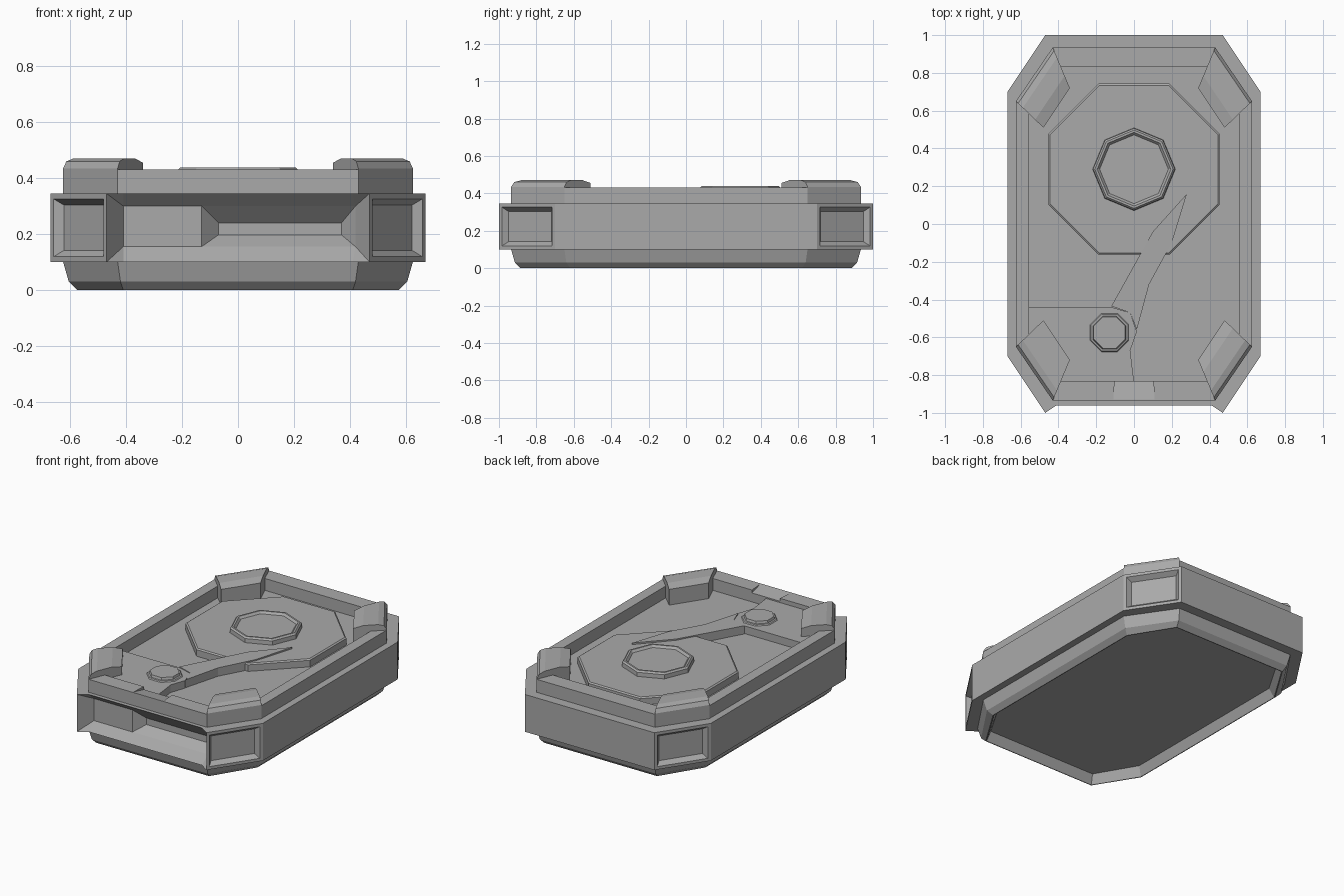
import bpy, bmesh, math

cube = bpy.data.objects.get("Cube")
if cube:
    bpy.data.objects.remove(cube, do_unlink=True)

grey = bpy.data.materials.new("metal grey")
grey.use_nodes = True
COLOUR = (0.4, 0.4, 0.4, 1)
grey.diffuse_color = COLOUR
grey.node_tree.nodes["Principled BSDF"].inputs["Base Color"].default_value = COLOUR

LOW, HIGH = 0.1, 0.345      # outer band
FLOOR = 0.352               # sunken tray floor
BURIED = 0.34               # hidden underside of the parts in the tray


def finish(name, bm):
    bmesh.ops.recalc_face_normals(bm, faces=bm.faces[:])
    mesh = bpy.data.meshes.new(name)
    bm.to_mesh(mesh)
    bm.free()
    mesh.materials.append(grey)
    obj = bpy.data.objects.new(name, mesh)
    bpy.context.collection.objects.link(obj)
    return obj


def loft(name, rings):
    """Bridge equal rings of points and cap both ends."""
    bm = bmesh.new()
    loops = [[bm.verts.new(p) for p in ring] for ring in rings]
    n = len(loops[0])
    for a, b in zip(loops, loops[1:]):
        for i in range(n):
            j = (i + 1) % n
            bm.faces.new((a[i], a[j], b[j], b[i]))
    bm.faces.new(loops[0])
    bm.faces.new(loops[-1])
    return finish(name, bm)


def outline(x, y, cx, cy, z):
    """Rectangle x by y with corners cut at cx and cy."""
    return [(-cx, -y, z), (cx, -y, z), (x, -cy, z), (x, cy, z),
            (cx, y, z), (-cx, y, z), (-x, cy, z), (-x, -cy, z)]


def octagons(name, cx, cy, turn, profile):
    angles = [math.radians(turn + 45 * i) for i in range(8)]
    return loft(name, [[(cx + r * math.cos(a), cy + r * math.sin(a), z)
                        for a in angles] for r, z in profile])


def slab(name, points, top):
    return loft(name, [[(x, y, BURIED) for x, y in points],
                       [(x, y, top(y)) for x, y in points]])


# Bottom pan, bevelled outside with a shallow sloping recess underneath
loft("bottom_pan", [outline(0.59, 0.89, 0.42, 0.63, 0.14),
                    outline(0.625, 0.935, 0.43, 0.65, LOW),
                    outline(0.605, 0.915, 0.42, 0.64, 0.03),
                    outline(0.575, 0.885, 0.41, 0.62, 0),
                    outline(0.57, 0.88, 0.407, 0.617, 0),
                    outline(0.545, 0.855, 0.395, 0.6, 0.06)])

# Upper tray with its sunken floor
tray = loft("upper_tray", [outline(0.59, 0.89, 0.42, 0.63, 0.3),
                           outline(0.625, 0.935, 0.43, 0.65, HIGH),
                           outline(0.625, 0.935, 0.43, 0.65, 0.43),
                           outline(0.555, 0.83, 0.39, 0.6, 0.43),
                           outline(0.555, 0.83, 0.39, 0.6, FLOOR)])

# Sloping notch in the front rim
cutter = loft("notch_cutter", [
    [(s * 0.11, -0.93, 0.43), (s * 0.1, -0.8, 0.405),
     (s * 0.1, -0.8, 0.5), (s * 0.11, -0.93, 0.5)] for s in (-1, 1)])
cutter.hide_render = True
cut = tray.modifiers.new("notch", "BOOLEAN")
cut.operation = "DIFFERENCE"
cut.solver = "EXACT"
cut.object = cutter
bpy.context.view_layer.objects.active = tray
bpy.ops.object.modifier_apply(modifier=cut.name)
bpy.data.objects.remove(cutter, do_unlink=True)

# Outer band: ledges, plain sides, and pockets on the cut corners
bm = bmesh.new()
plan = [(-0.41, -0.96), (0.41, -0.96), (0.47, -1), (0.67, -0.7), (0.67, 0.7),
        (0.47, 1), (-0.47, 1), (-0.67, 0.7), (-0.67, -0.7), (-0.47, -1)]
lower = [bm.verts.new((x, y, LOW)) for x, y in plan]
upper = [bm.verts.new((x, y, HIGH)) for x, y in plan]
partner = (0, 1, 1, 2, 3, 4, 5, 6, 7, 0)
for edge, z in ((lower, LOW), (upper, HIGH)):
    hidden = [bm.verts.new(p) for p in outline(0.6, 0.91, 0.42, 0.64, z)]
    for i in range(10):
        j = (i + 1) % 10
        corners = [edge[i], edge[j], hidden[partner[j]]]
        if partner[i] != partner[j]:
            corners.append(hidden[partner[i]])
        bm.faces.new(corners)
pockets = []
for i in range(2, 9):
    face = bm.faces.new((lower[i], lower[i + 1], upper[i + 1], upper[i]))
    if i % 2 == 0:
        pockets.append(face)


# Front of the band: channel with a deeper socket sunk into it
def row(xs, y, z):
    return [bm.verts.new((x, y, z)) for x in xs]


mid_low = row((-0.41, -0.13, 0.42), -0.91, 0.155)
mid_high = row((-0.41, -0.13, 0.42), -0.91, 0.3)
deep_low = row((-0.07, 0.37), -0.85, 0.197)
deep_high = row((-0.07, 0.37), -0.85, 0.24)
for edge, mid in ((lower, mid_low), (upper, mid_high)):
    bm.faces.new((edge[0], edge[1], mid[2], mid[1], mid[0]))
    bm.faces.new((edge[9], edge[0], mid[0]))
    bm.faces.new((edge[1], edge[2], mid[2]))
bm.faces.new((lower[9], mid_low[0], mid_high[0], upper[9]))
bm.faces.new((lower[2], mid_low[2], mid_high[2], upper[2]))
bm.faces.new((mid_low[0], mid_low[1], mid_high[1], mid_high[0]))
frame = [mid_low[1], mid_low[2], mid_high[2], mid_high[1]]
deep = [deep_low[0], deep_low[1], deep_high[1], deep_high[0]]
for i in range(4):
    j = (i + 1) % 4
    bm.faces.new((frame[i], frame[j], deep[j], deep[i]))
bm.faces.new(deep)
bmesh.ops.recalc_face_normals(bm, faces=bm.faces[:])
bmesh.ops.inset_individual(bm, faces=pockets, thickness=0.027)
bmesh.ops.inset_individual(bm, faces=pockets, thickness=0.032, depth=-0.03)
finish("outer_band", bm)

# Corner bumpers rising from the tray
inner = ((0.34, 0.72), (0.48, 0.51))
outer = ((0.43, 0.935), (0.625, 0.65))
for sx, side in ((1, "left"), (-1, "right")):
    for sy, end in ((-1, "front"), (1, "back")):
        rings = []
        for t, top in ((0, 0.455), (0.3, 0.47), (0.75, 0.47), (0.92, 0.46), (1, 0.435)):
            p, q = [(sx * (a[0] + t * (b[0] - a[0])), sy * (a[1] + t * (b[1] - a[1])))
                    for a, b in zip(inner, outer)]
            rings.append([(*p, BURIED), (*q, BURIED), (*q, top), (*p, top)])
        loft(f"bumper_{end}_{side}", rings)

# Disc and its shallow hub
octagons("disc", 0, 0.29, 22.5, [(0.49, BURIED), (0.49, 0.395), (0.48, 0.402)])
octagons("disc_hub", 0, 0.29, 0,
         [(0.22, 0.39), (0.217, 0.428), (0.207, 0.438), (0.195, 0.438), (0.182, 0.424)])

# Raised plate, reading arm and pivot
slab("arm_plate", [(-0.56, -0.44), (-0.12, -0.44), (-0.02, -0.47), (0.015, -0.57),
                   (-0.02, -0.67), (0, -0.835), (-0.39, -0.835), (-0.56, -0.6)],
     lambda y: 0.402)
slab("reading_arm", [(-0.12, -0.435), (0.1, -0.04), (0.28, 0.16), (0.2, -0.1),
                     (0.08, -0.32), (0.015, -0.56), (-0.02, -0.47)],
     lambda y: 0.411 + 0.012 * y)
octagons("arm_pivot", -0.13, -0.575, 22.5,
         [(0.112, 0.4), (0.105, 0.408), (0.095, 0.41), (0.09, 0.425)])
